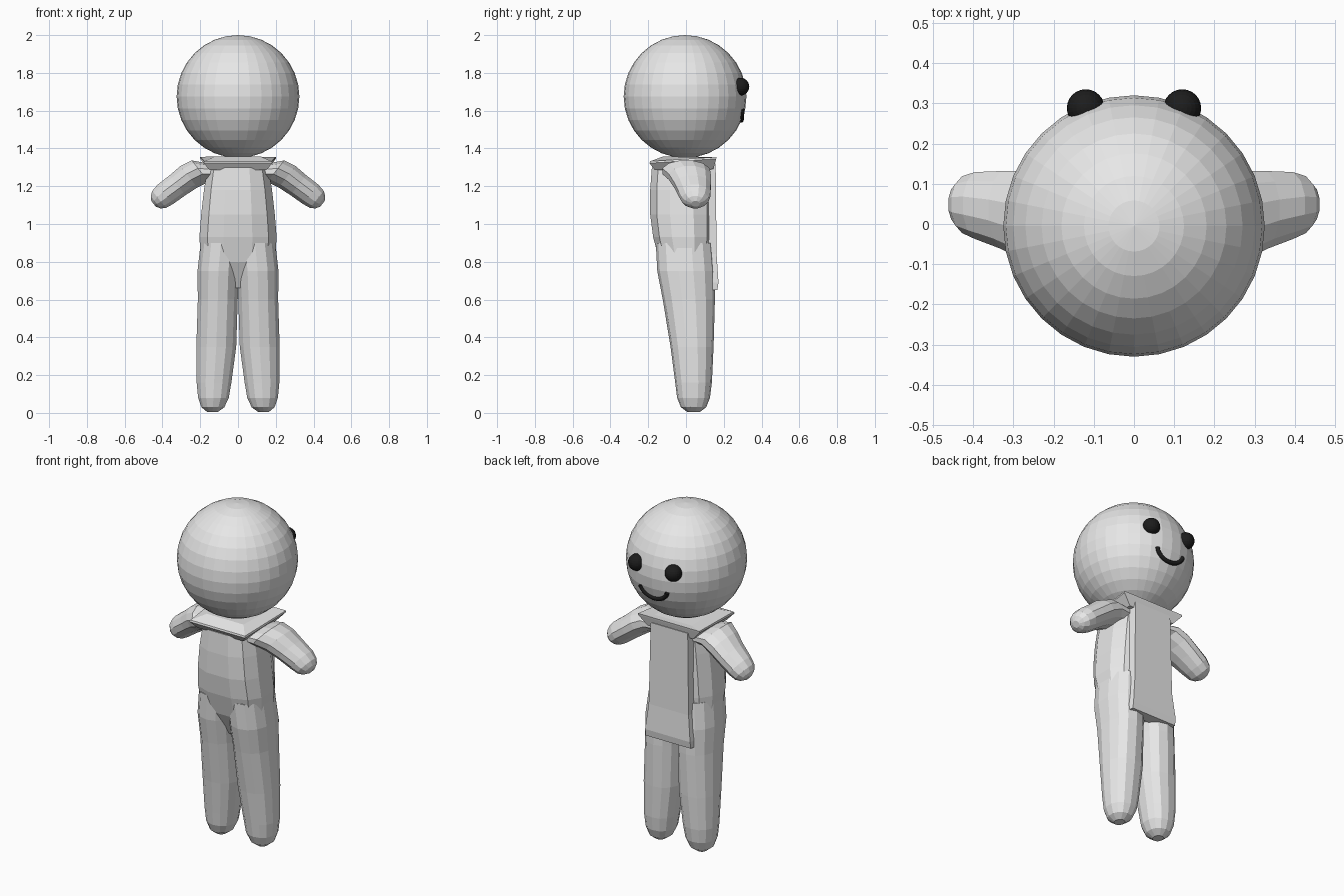
import bpy, bmesh, math
from mathutils import Vector

if "Cube" in bpy.data.objects:
    bpy.data.objects.remove(bpy.data.objects["Cube"])


def material(name, value):
    m = bpy.data.materials.new(name)
    m.diffuse_color = (value, value, value, 1)
    m.use_nodes = True
    m.node_tree.nodes["Principled BSDF"].inputs["Base Color"].default_value = m.diffuse_color
    return m


GREY = material("light grey", 0.8)
BLACK = material("black", 0.012)


def loft(name, rings, mat):
    """Skin a list of equal-length rings and cap both ends."""
    bm = bmesh.new()
    rows = [[bm.verts.new(p) for p in ring] for ring in rings]
    n = len(rows[0])
    for a, b in zip(rows, rows[1:]):
        for i in range(n):
            j = (i + 1) % n
            bm.faces.new((a[i], a[j], b[j], b[i]))
    bm.faces.new(rows[0][::-1])
    bm.faces.new(rows[-1])
    bmesh.ops.recalc_face_normals(bm, faces=bm.faces)
    me = bpy.data.meshes.new(name)
    bm.to_mesh(me)
    bm.free()
    me.materials.append(mat)
    ob = bpy.data.objects.new(name, me)
    bpy.context.collection.objects.link(ob)
    return ob


def oval(center, u, v, n, power=1.0):
    """Ring around center spanned by u and v; power below 1 is boxier."""
    def f(t):
        return math.copysign(abs(t) ** power, t)
    pts = []
    for i in range(n):
        a = 2 * math.pi * (i + 0.5) / n
        pts.append(Vector(center) + Vector(u) * f(math.cos(a)) + Vector(v) * f(math.sin(a)))
    return pts


def ball(name, center, r, seg, rings, mat):
    bpy.ops.mesh.primitive_uv_sphere_add(segments=seg, ring_count=rings, radius=r, location=center)
    ob = bpy.context.object
    ob.name = name
    ob.data.materials.append(mat)
    return ob


# Head
HEAD, R = Vector((0, -0.005, 1.675)), 0.325
ball("head", HEAD, R, 32, 16, GREY)

# Smile, laid on the head surface
curve = bpy.data.curves.new("smile", 'CURVE')
curve.dimensions = '3D'
curve.bevel_depth = 0.012
curve.bevel_resolution = 2
curve.use_fill_caps = True
line = curve.splines.new('POLY')
line.points.add(12)
for i, p in enumerate(line.points):
    t = -1 + i / 6
    x, z = 0.088 * math.sin(t * 1.45), 1.615 - 0.066 * math.cos(t * 1.45)
    y = HEAD.y + math.sqrt(R * R - x * x - (z - HEAD.z) ** 2)
    p.co = (x, y, z, 1)
curve.materials.append(BLACK)
bpy.context.collection.objects.link(bpy.data.objects.new("smile", curve))

# Section lists: legs (z, centre x, centre y, half x, half y)
LEG = [(0.004, .135, .04, .028, .032), (0.03, .133, .04, .062, .067), (0.08, .13, .04, .083, .087),
       (0.16, .127, .04, .094, .097), (0.35, .115, .032, .108, .114), (0.6, .107, .015, .108, .138),
       (0.75, .104, .0, .113, .152), (0.9, .09, -.01, .11, .15)]
# Arms (x, y, z, half depth, half thickness)
ARM = [(.10, 0, 1.275, .12, .055), (.20, 0, 1.28, .13, .075), (.26, .02, 1.25, .115, .075),
       (.32, .035, 1.205, .1, .07), (.385, .046, 1.157, .086, .068), (.418, .048, 1.13, .073, .06),
       (.436, .049, 1.115, .052, .043), (.447, .05, 1.107, .022, .02)]

for side, word in ((-1, "left"), (1, "right")):
    ball(word + "_eye", (side * 0.12, 0.288, 1.727), 0.047, 24, 12, BLACK)
    loft(word + "_leg", [oval((side * cx, cy, z), (rx, 0, 0), (0, ry, 0), 14, 0.9)
                         for z, cx, cy, rx, ry in LEG], GREY)
    loft(word + "_arm", [oval((side * x, y, z), (0, a, 0), (side * .62 * b, 0, .78 * b), 12)
                         for x, y, z, a, b in ARM], GREY)

# Torso (z, centre y, half x, half y)
TORSO = [(0.66, .01, .1, .08), (0.8, -.003, .2, .14), (0.93, -.015, .21, .163),
         (1.05, -.022, .2, .172), (1.18, -.022, .185, .172), (1.3, -.02, .165, .165)]
loft("torso", [oval((0, cy, z), (rx, 0, 0), (0, ry, 0), 12, 0.75) for z, cy, rx, ry in TORSO], GREY)

# Flat shirt front with a flared hem
PANEL = [(0.65, .158, .10, .166), (0.69, .158, .10, .172), (0.84, .14, .09, .162), (1.32, .13, .09, .157)]
loft("shirt_front", [[(-w, y0, z), (w, y0, z), (w * .93, y1, z), (-w * .93, y1, z)]
                     for z, w, y0, y1 in PANEL], GREY)

# Square flared collar, lower at the back
COLLAR = [(.15, -.165, 1.285, .15, .145, 1.29), (.182, -.193, 1.322, .2, .16, 1.345),
          (.178, -.19, 1.332, .2, .162, 1.355), (.12, -.12, 1.358, .12, .12, 1.352)]
loft("collar", [[(-wb, yb, zb), (wb, yb, zb), (wf, yf, zf), (-wf, yf, zf)]
                for wb, yb, zb, wf, yf, zf in COLLAR], GREY)
